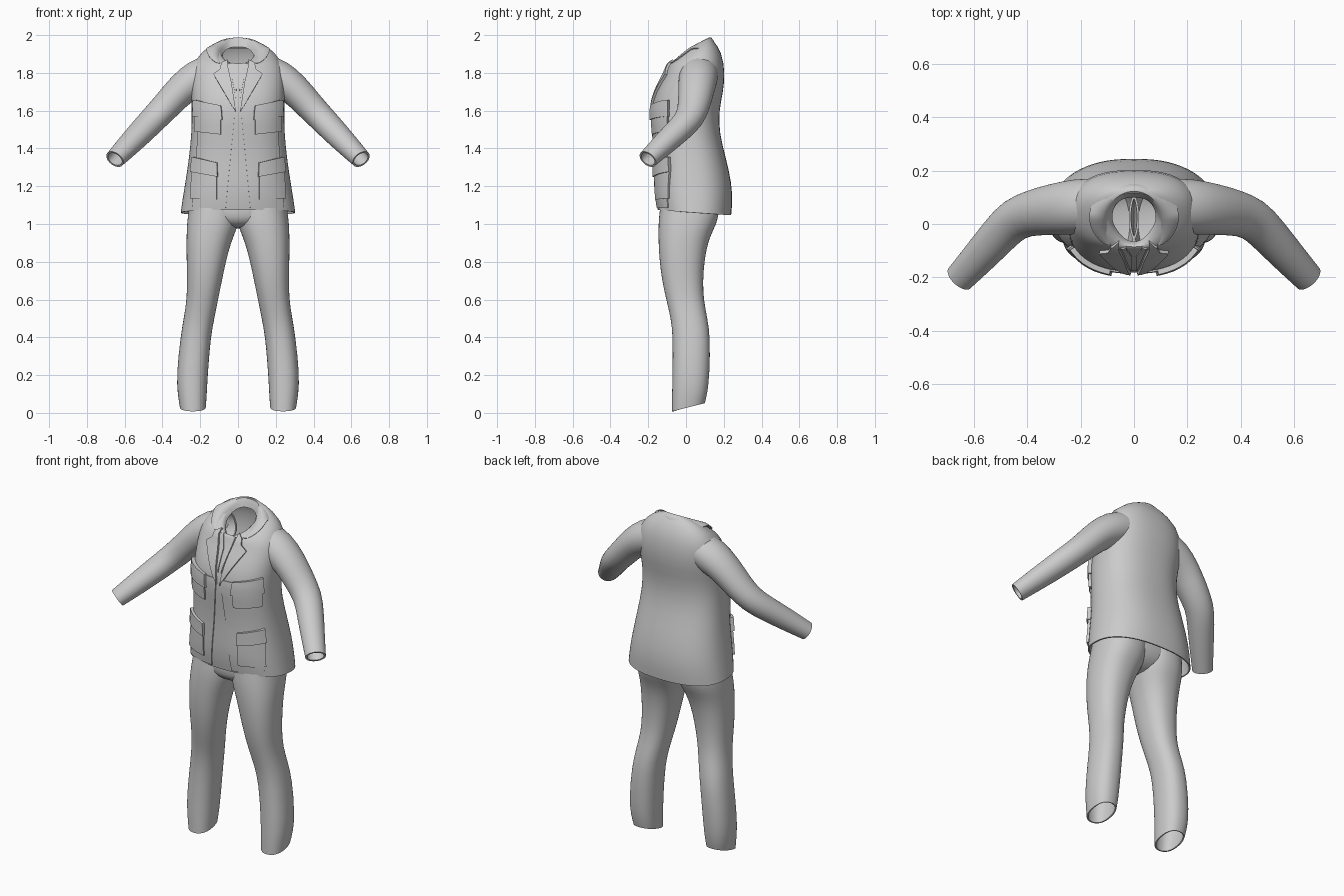
import bpy, bmesh
from math import cos, sin, pi, radians, copysign
from mathutils import Vector
from mathutils.bvhtree import BVHTree

cube = bpy.data.objects.get("Cube")
if cube:
    bpy.data.objects.remove(cube, do_unlink=True)

grey = bpy.data.materials.new("cloth_grey")
grey.use_nodes = True
grey.diffuse_color = (0.6, 0.6, 0.6, 1)
grey.node_tree.nodes["Principled BSDF"].inputs["Base Color"].default_value = (0.6, 0.6, 0.6, 1)

N = 32


def finish(name, bm, subdiv=0, thick=0.0, mirror=False):
    """Turn a bmesh into an object, apply its modifiers and shade it."""
    mesh = bpy.data.meshes.new(name)
    bm.to_mesh(mesh)
    bm.free()
    ob = bpy.data.objects.new(name, mesh)
    bpy.context.collection.objects.link(ob)
    mesh.materials.append(grey)
    if subdiv:
        ob.modifiers.new("smooth", 'SUBSURF').levels = subdiv
    if thick:
        mod = ob.modifiers.new("cloth", 'SOLIDIFY')
        mod.thickness, mod.offset = thick, -1
    if mirror:
        mod = ob.modifiers.new("mirror", 'MIRROR')
        mod.use_mirror_merge = False
    bpy.ops.object.select_all(action='DESELECT')
    ob.select_set(True)
    bpy.context.view_layer.objects.active = ob
    bpy.ops.object.convert(target='MESH')
    bpy.ops.object.shade_smooth_by_angle(angle=radians(45))
    return ob


def loft(rows, closed=True, cap_end=False):
    """Skin a list of point rows with quads."""
    bm = bmesh.new()
    grid = [[bm.verts.new(p) for p in row] for row in rows]
    n = len(grid[0])
    for a, b in zip(grid, grid[1:]):
        for i in range(n if closed else n - 1):
            j = (i + 1) % n
            bm.faces.new((a[i], a[j], b[j], b[i]))
    if cap_end:
        bm.faces.new(grid[-1])
    bmesh.ops.recalc_face_normals(bm, faces=bm.faces)
    return bm


def ring(z, x0, x1, y0, y1, tilt=0.0, power=2.3, pinch=0.0):
    """Rounded, optionally tilted, horizontal section; pinch narrows its front."""
    cx, cy, hx, hy = (x0 + x1) / 2, (y0 + y1) / 2, (x1 - x0) / 2, (y1 - y0) / 2
    pts = []
    for i in range(N):
        c, s = cos(2 * pi * i / N), sin(2 * pi * i / N)
        x = hx * copysign(abs(c) ** (2 / power), c) * (1 - pinch * max(0, -s))
        y = hy * copysign(abs(s) ** (2 / power), s)
        pts.append((cx + x, cy + y, z + tilt * y))
    return pts


# Jacket body, from the hem up and over into the neck opening
body = [(1.06, .305, -.15, .24, -.07, 0), (1.13, .295, -.162, .247, -.04, 0),
        (1.22, .28, -.168, .242, 0, 0), (1.35, .26, -.165, .212, 0, 0),
        (1.48, .247, -.175, .177, 0, 0), (1.6, .245, -.188, .175, 0, 0),
        (1.7, .25, -.163, .198, 0, 0), (1.79, .25, -.118, .207, .05, 0),
        (1.865, .232, -.102, .192, .3, 0), (1.915, .168, -.092, .14, .55, .1),
        (1.925, .095, -.08, .115, .75, .4), (1.88, .082, -.066, .1, .7, .4)]
jacket = finish("jacket_body", loft(
    [ring(z, -h, h, a, b, t, 2.4, p) for z, h, a, b, t, p in body]), 1, .008)
tree = BVHTree.FromObject(jacket, bpy.context.evaluated_depsgraph_get())


# Sleeves, swept along a bent path
def sleeve():
    path = [((.13, .07, 1.805), .095, .1), ((.215, .065, 1.775), .1, .105),
            ((.3, .055, 1.715), .084, .096), ((.375, .043, 1.63), .078, .087),
            ((.445, .022, 1.558), .072, .08), ((.5, -.035, 1.5), .068, .074),
            ((.58, -.125, 1.417), .06, .065), ((.652, -.202, 1.343), .05, .056)]
    pts = [Vector(p[0]) for p in path]
    rows = []
    for k, (c, a, b) in enumerate(path):
        c = pts[k]
        d = (pts[min(k + 1, len(pts) - 1)] - pts[max(k - 1, 0)]).normalized()
        side = Vector((0, 0, 1)).cross(d).normalized()
        up = d.cross(side)
        rows.append([c + up * (a * cos(2 * pi * i / N)) + side * (b * sin(2 * pi * i / N))
                     for i in range(N)])
    return loft(rows)


finish("sleeves", sleeve(), 1, .01, True)

# Trouser legs and seat
legs = [(1.15, -.02, .25, -.13, .18), (1.03, -.01, .268, -.145, .175),
        (.97, .008, .272, -.146, .145), (.9, .038, .273, -.146, .115),
        (.8, .064, .272, -.14, .097), (.7, .085, .27, -.127, .09),
        (.6, .105, .271, -.105, .093), (.5, .125, .288, -.08, .114),
        (.4, .145, .305, -.069, .129), (.2, .16, .326, -.072, .125),
        (.1, .165, .32, -.074, .113)]
rows = [ring(*r) for r in legs] + [ring(.03, .17, .308, -.074, .1, .25)]
finish("trouser_legs", loft(rows), 1, .008, True)
seat = [(1.2, .25, -.12, .17), (1.06, .255, -.143, .17),
        (1.01, .18, -.13, .13), (.975, .07, -.075, .07)]
finish("trouser_seat", loft([ring(z, -h, h, a, b) for z, h, a, b in seat], cap_end=True), 1)


# Turned-down collar, a horseshoe open at the front
def collar():
    stand, top, fold, edge = [], [], [], []
    for i in range(33):
        a = radians(-50 + 280 * i / 32)
        c, s = cos(a), sin(a)
        p = Vector((.1 * c, .012 + .108 * s, 0))
        d = .12 - p.y
        p.z = 2.0 - .5 * d - 1.8 * d * d
        q = Vector((.168 * c, .025 + .135 * s, 0))
        q.z = 1.932 - .75 * max(0, .03 - q.y)
        stand.append(Vector((p.x * .88, p.y * .9, p.z - .05)))
        top.append(p)
        fold.append((p + q) / 2 + Vector((.008 * c, .008 * s, .012)))
        edge.append(q)
    return loft([stand, top, fold, edge], closed=False)


finish("collar", collar(), 1, .006)


def panel(name, outline, lift):
    """Cloth plate cut from an x-z outline and laid on the jacket front, both sides."""
    bm = bmesh.new()
    bm.faces.new([bm.verts.new((x, 0, z)) for x, z in outline])
    for axis, start in ((0, 0), (2, 1)):
        normal = Vector((axis == 0, 0, axis == 2))
        for k in range(1, 50):
            bmesh.ops.bisect_plane(bm, geom=bm.verts[:] + bm.edges[:] + bm.faces[:],
                                   plane_co=normal * (start + k * .02), plane_no=normal)
    for v in bm.verts:
        hit, n, _, _ = tree.ray_cast(Vector((v.co.x, -1, v.co.z)), Vector((0, 1, 0)))
        if hit is None or hit.y > .06:
            hit, n, _, _ = tree.find_nearest(Vector((v.co.x, -.1, v.co.z)))
        if n.y > 0:
            n = -n
        v.co = hit + n * lift
    bm.normal_update()
    if sum(f.normal.y for f in bm.faces) > 0:
        bmesh.ops.reverse_faces(bm, faces=bm.faces[:])
    finish(name, bm, 0, lift + .003, True)


# Front panels, parting below the lapels
panel("front_panels", [(.014, 1.62), (.065, 1.085), (.24, 1.085), (.215, 1.4), (.2, 1.62)], .006)
# Inner neckline and notched lapels
panel("inner_neckline", [(.01, 1.66), (.05, 1.86), (.03, 1.85), (.008, 1.78)], .006)
panel("lapels", [(.012, 1.6), (.03, 1.62), (.128, 1.79), (.095, 1.815), (.085, 1.85),
                 (.06, 1.86), (.035, 1.75)], .013)

# Pockets with flaps
panel("chest_pockets", [(.09, 1.475), (.222, 1.49), (.222, 1.58), (.09, 1.57)], .014)
panel("chest_flaps", [(.082, 1.55), (.226, 1.57), (.222, 1.655), (.088, 1.625)], .02)
panel("hip_pockets", [(.11, 1.13), (.245, 1.135), (.235, 1.3), (.11, 1.3)], .013)
panel("hip_flaps", [(.105, 1.25), (.238, 1.275), (.23, 1.355), (.108, 1.325)], .021)
